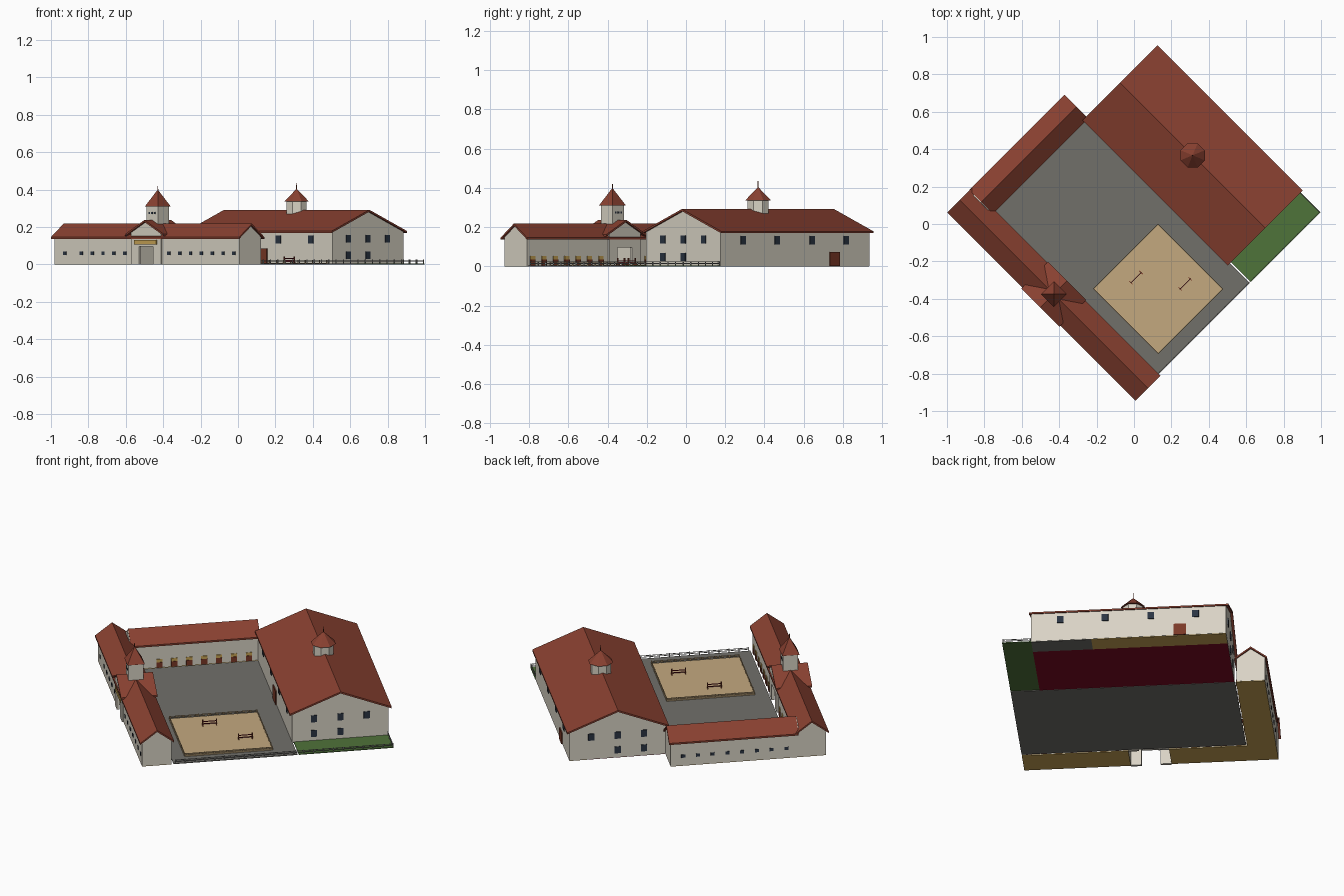
import bpy, bmesh, math
from mathutils import Vector

if "Cube" in bpy.data.objects:
    bpy.data.objects.remove(bpy.data.objects["Cube"])

S = math.sqrt(0.5)


def P(u, v, z):
    """Plan axes u (to the front right) and v (to the back right) -> world."""
    return Vector(((u + v) * S, (v - u) * S, z))


def mat(name, hexa):
    m = bpy.data.materials.new(name)
    c = [int(hexa[i:i + 2], 16) / 255 for i in (0, 2, 4)]
    m.diffuse_color = [((x + 0.055) / 1.055) ** 2.4 if x > 0.04 else x / 12.92 for x in c] + [1]
    m.use_nodes = True
    m.node_tree.nodes["Principled BSDF"].inputs["Base Color"].default_value = m.diffuse_color
    return m


ROOF = mat("roof_tile_red", "8a4131")
WALL = mat("cream_plaster", "d9d3c5")
PAVE = mat("grey_paving", "71706a")
SAND = mat("arena_sand", "c4a97f")
GRASS = mat("grass_green", "4f733a")
BURG = mat("burgundy", "7c0b22")
STRAW = mat("straw_yellow", "c8a455")
DOOR = mat("door_brown", "7a3826")
GLASS = mat("window_dark", "2a3442")
METAL = mat("fence_grey", "8b8b89")


def finish(name, bm, m):
    bmesh.ops.recalc_face_normals(bm, faces=bm.faces)
    me = bpy.data.meshes.new(name)
    bm.to_mesh(me)
    bm.free()
    me.materials.append(m)
    ob = bpy.data.objects.new(name, me)
    bpy.context.collection.objects.link(ob)
    return ob


def boxes(name, items, m):
    """items: (u0, u1, v0, v1, z0, z1)"""
    bm = bmesh.new()
    for u0, u1, v0, v1, z0, z1 in items:
        r = [(u0, v0), (u1, v0), (u1, v1), (u0, v1)]
        lo = [bm.verts.new(P(u, v, z0)) for u, v in r]
        hi = [bm.verts.new(P(u, v, z1)) for u, v in r]
        bm.faces.new(lo[::-1])
        bm.faces.new(hi)
        for i in range(4):
            j = (i + 1) % 4
            bm.faces.new((lo[i], lo[j], hi[j], hi[i]))
    return finish(name, bm, m)


def prism(name, prof, axis, a, b, m):
    """Extrude a (t, z) profile along u or v from a to b."""
    bm = bmesh.new()
    f = (lambda s, t, z: P(s, t, z)) if axis == 'u' else (lambda s, t, z: P(t, s, z))
    A = [bm.verts.new(f(a, t, z)) for t, z in prof]
    B = [bm.verts.new(f(b, t, z)) for t, z in prof]
    bm.faces.new(A)
    bm.faces.new(B)
    for i in range(len(A)):
        j = (i + 1) % len(A)
        bm.faces.new((A[i], A[j], B[j], B[i]))
    return finish(name, bm, m)


def gable_roof(name, axis, a, b, c, w, ze, zr, th=0.01):
    prism(name, [(c - w, ze), (c, zr), (c + w, ze), (c + w, ze - th), (c, zr - th), (c - w, ze - th)],
          axis, a, b, ROOF)


def gable_walls(name, axis, a, b, c, w, ze, zr):
    prism(name, [(c - w, 0.003), (c + w, 0.003), (c + w, ze), (c, zr), (c - w, ze)], axis, a, b, WALL)


def cone(name, u, v, z, r1, r2, h, n, m, turn=0.0):
    bm = bmesh.new()
    bmesh.ops.create_cone(bm, cap_ends=True, segments=n, radius1=r1, radius2=r2, depth=h)
    c, s = math.cos(turn), math.sin(turn)
    for k in bm.verts:
        x, y = k.co.x, k.co.y
        k.co = P(u + x * c - y * s, v + x * s + y * c, z + h / 2 + k.co.z)
    return finish(name, bm, m)


def plates(axis, at, out, cs, w, z0, z1, t=0.006):
    """Thin wall plates centred at cs; the wall runs along axis at the given offset."""
    p, q = sorted((at - out * 0.003, at + out * t))
    return [(c - w / 2, c + w / 2, p, q, z0, z1) if axis == 'u' else (p, q, c - w / 2, c + w / 2, z0, z1)
            for c in cs]


# ground and floors
boxes("courtyard_paving", [(-0.575, 0.66, -0.475, 0.215, 0, 0.004)], PAVE)
boxes("lawn", [(0.5, 0.66, 0.222, 0.75, 0, 0.005)], GRASS)
boxes("arena_surface", [(0.09, 0.583, -0.40, 0.092, 0.003, 0.008)], SAND)
boxes("stable_floor", [(-0.738, -0.15, -0.65, -0.487, 0, 0.003), (0.074, 0.66, -0.65, -0.487, 0, 0.003),
                       (-0.738, -0.58, -0.487, 0.215, 0, 0.003), (-0.57, 0.17, 0.64, 0.748, 0, 0.003)], STRAW)
boxes("hall_floor", [(-0.57, 0.5, 0.217, 0.64, 0, 0.003)], BURG)
boxes("hall_side_floor", [(0.17, 0.5, 0.64, 0.748, 0, 0.003)], PAVE)

# front wing, split by the gateway
GU = -0.038
for n, a, b in (("left", -0.738, GU - 0.112), ("right", GU + 0.112, 0.66)):
    gable_walls("front_wing_walls_" + n, 'u', a, b, -0.5685, 0.0815, 0.148, 0.211)
gable_roof("front_wing_roof", 'u', -0.75, 0.673, -0.5685, 0.0945, 0.147, 0.218)

# left wing
gable_walls("left_wing_walls", 'v', -0.50, 0.216, -0.661, 0.078, 0.148, 0.208)
gable_roof("left_wing_roof", 'v', -0.495, 0.226, -0.661, 0.09, 0.147, 0.214)

# riding hall
gable_walls("hall_walls", 'u', -0.572, 0.5, 0.4815, 0.2685, 0.179, 0.284)
gable_roof("hall_roof", 'u', -0.586, 0.512, 0.4815, 0.2835, 0.179, 0.292)

# gatehouse with open passage
gate = [(-0.112, 0), (-0.0525, 0), (-0.0525, 0.097), (0.0525, 0.097), (0.0525, 0), (0.112, 0),
        (0.112, 0.172), (0, 0.23), (-0.112, 0.172)]
gate = [(GU + t, z) for t, z in gate]
prism("gatehouse_front_wall", gate, 'v', -0.658, -0.643, WALL)
prism("gatehouse_back_wall", gate, 'v', -0.494, -0.479, WALL)
gable_roof("gatehouse_roof", 'v', -0.67, -0.467, GU, 0.145, 0.163, 0.237)
boxes("gate_sign", [(GU - 0.083, GU + 0.083, -0.664, -0.657, 0.107, 0.13)], STRAW)

# gate tower
TV = -0.5685
boxes("tower_body", [(GU - 0.042, GU + 0.042, TV - 0.042, TV + 0.042, 0.15, 0.312)], WALL)
cone("tower_roof", GU, TV, 0.31, 0.069, 0.0, 0.09, 4, ROOF, math.pi / 4)
cone("tower_spire", GU, TV, 0.39, 0.003, 0.002, 0.03, 6, DOOR)
tw = []
for s in (-1, 1):
    tw += plates('u', TV + s * 0.042, s, [GU - 0.02, GU, GU + 0.02], 0.01, 0.27, 0.28, 0.003)
boxes("tower_windows", tw, GLASS)

# hall cupola
cone("cupola_body", GU, 0.4815, 0.265, 0.058, 0.058, 0.076, 8, WALL, math.pi / 8)
cone("cupola_roof", GU, 0.4815, 0.337, 0.07, 0.0, 0.068, 8, ROOF, math.pi / 8)
cone("cupola_spire", GU, 0.4815, 0.395, 0.003, 0.002, 0.04, 6, DOOR)

# stable windows
right_bays = [0.128 + 0.082 * i for i in range(7)]
left_bays = [-0.205 - 0.082 * i for i in range(5)]
boxes("stable_windows",
      plates('u', -0.65, -1, right_bays + left_bays + [-0.658], 0.022, 0.05, 0.068, 0.003) +
      plates('v', -0.739, -1, [0.146 - 0.082 * i for i in range(8)], 0.022, 0.05, 0.068, 0.003), GLASS)

# stall doors: brown lower leaf, straw-coloured upper opening
side_bays = [0.163 - 0.083 * i for i in range(7)]


def stalls(w, z0, z1, t):
    return (plates('u', -0.487, 1, right_bays + left_bays, w, z0, z1, t) +
            plates('v', -0.583, 1, side_bays, w, z0, z1, t))


boxes("stall_door_leaves", stalls(0.034, 0.004, 0.036, 0.006), DOOR)
boxes("stall_door_openings", stalls(0.034, 0.036, 0.054, 0.004), STRAW)

# hall windows and doors
long_bays = [0.34, 0.094, -0.159, -0.404]
end_bays = [0.335, 0.4815, 0.628]
hw = plates('u', 0.75, 1, long_bays, 0.036, 0.112, 0.154, 0.004)
hw += plates('u', 0.213, -1, long_bays, 0.036, 0.112, 0.154, 0.004)
for at, out, low in ((0.5, 1, end_bays[:2]), (-0.572, -1, end_bays[:2])):
    hw += plates('v', at, out, end_bays, 0.034, 0.116, 0.157, 0.004)
    hw += plates('v', at, out, low, 0.034, 0.028, 0.068, 0.004)
boxes("hall_windows", hw, GLASS)
boxes("hall_doors", plates('u', 0.75, 1, [-0.318], 0.07, 0.003, 0.072) +
      plates('u', 0.213, -1, [GU], 0.095, 0.004, 0.085), DOOR)


# fences
def fence(name, runs, h, m, base, r=0.0022, step=0.055):
    items = []
    for (u0, v0), (u1, v1) in runs:
        n = max(1, round(math.hypot(u1 - u0, v1 - v0) / step))
        for i in range(n + 1):
            u, v = u0 + (u1 - u0) * i / n, v0 + (v1 - v0) * i / n
            items.append((u - r, u + r, v - r, v + r, base, h))
        for z in (base + (h - base) * 0.5, base + (h - base) * 0.85):
            items.append((min(u0, u1) - r * 0.6, max(u0, u1) + r * 0.6,
                          min(v0, v1) - r * 0.6, max(v0, v1) + r * 0.6, z - 0.0015, z + 0.0015))
    boxes(name, items, m)


fence("boundary_fence", [((0.656, -0.465), (0.656, 0.746)), ((0.505, 0.746), (0.656, 0.746))],
      0.026, METAL, 0.003)
a0, a1, b0, b1 = 0.092, 0.581, -0.398, 0.09
fence("arena_fence", [((a0, b0), (a1, b0)), ((a0, b1), (a1, b1)), ((a0, b0), (a0, b1)), ((a1, b0), (a1, b1))],
      0.024, SAND, 0.006)

# jumping obstacles
posts, poles = [], []
for u, v in ((0.21, -0.195), (0.42, -0.033)):
    for s in (-1, 1):
        w = v + s * 0.038
        posts.append((u - 0.003, u + 0.003, w - 0.003, w + 0.003, 0.007, 0.042))
        posts.append((u - 0.012, u + 0.012, w - 0.002, w + 0.002, 0.007, 0.011))
    for z in (0.018, 0.031):
        poles.append((u - 0.002, u + 0.002, v - 0.036, v + 0.036, z - 0.002, z + 0.002))
boxes("jump_posts", posts, DOOR)
boxes("jump_poles", poles, BURG)
